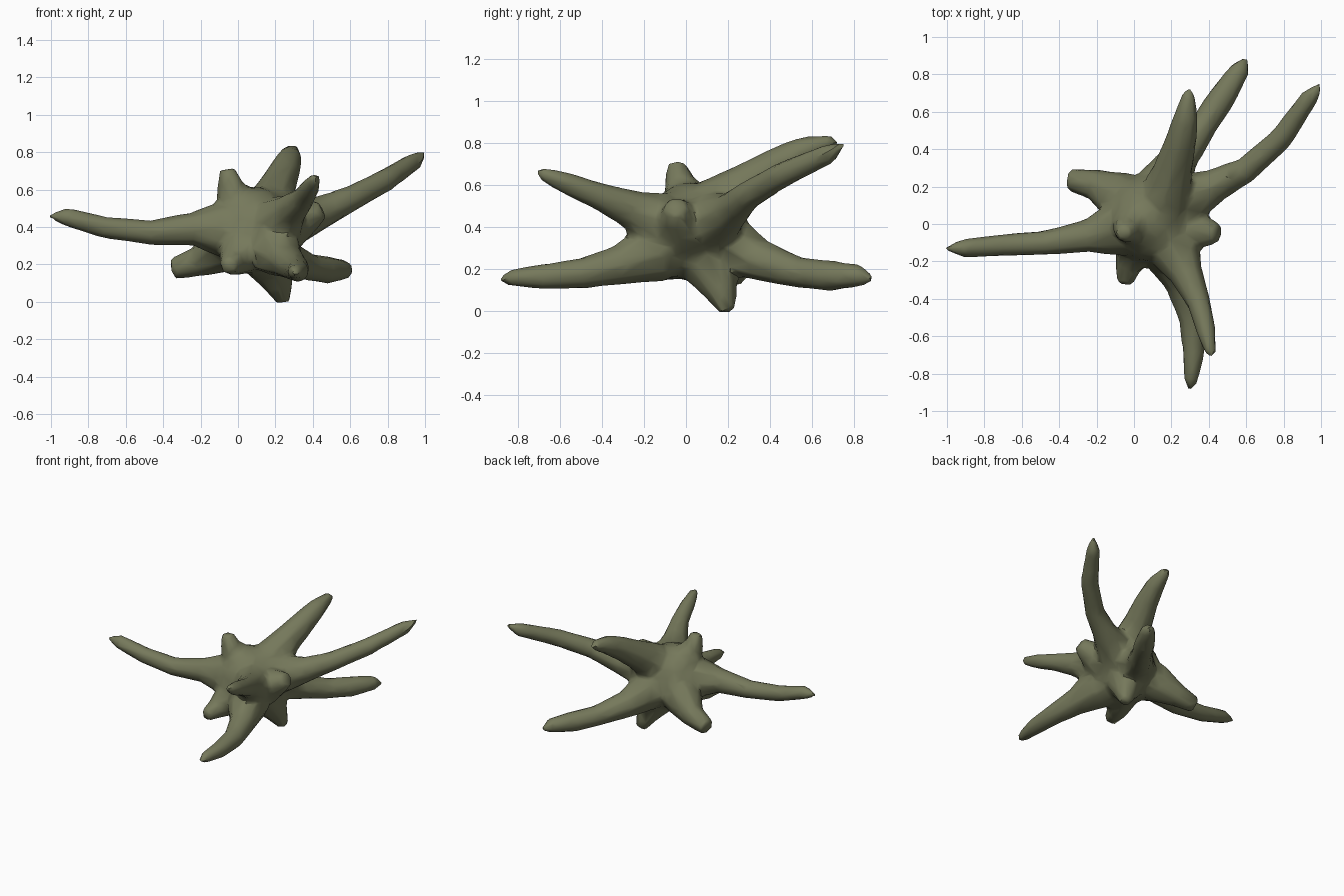
import bpy, bmesh, math
from mathutils import Vector, Matrix

old = bpy.data.objects.get("Cube")
if old:
    bpy.data.objects.remove(old, do_unlink=True)

CENTRE = Vector((0.09, 0.03, 0.38))
SIDES = 8

# Long arms: x, y, z, radius along each path, from the body outwards
ARMS = {
    "right": [(-.1, -.03, .39, .15), (-.25, -.065, .39, .09), (-.47, -.1, .37, .068),
              (-.72, -.115, .4, .06), (-.92, -.13, .455, .05), (-1.01, -.13, .46, .012)],
    "left_back_high": [(.28, .13, .43, .145), (.44, .21, .475, .092), (.6, .29, .55, .072),
                       (.79, .46, .65, .064), (.94, .68, .75, .05), (1., .75, .795, .012)],
    "back_low": [(.16, .21, .32, .15), (.25, .36, .24, .1), (.38, .54, .185, .075),
                 (.48, .69, .17, .075), (.57, .83, .17, .054), (.6, .89, .15, .012)],
    "back_high": [(.18, .16, .51, .145), (.21, .3, .61, .105), (.25, .44, .7, .086),
                  (.275, .56, .765, .07), (.29, .68, .805, .04), (.29, .72, .81, .018)],
    "front_low": [(.2, -.16, .28, .15), (.26, -.32, .22, .096), (.31, -.5, .18, .074),
                  (.32, -.68, .165, .062), (.305, -.83, .16, .042), (.3, -.89, .15, .012)],
    "front_high": [(.22, -.13, .42, .15), (.28, -.27, .49, .092), (.35, -.43, .555, .064),
                   (.385, -.57, .61, .054), (.41, -.68, .655, .034), (.415, -.71, .67, .014)],
}

# Short stubs: two shoulder points and one blunt end each
STUBS = {
    "top": [(-.01, .0, .53, .13), (-.045, -.035, .63, .07), (-.055, -.05, .71, .045)],
    "right_back": [(-.08, .15, .29, .14), (-.21, .21, .215, .085), (-.35, .24, .175, .06)],
    "bottom": [(.16, .11, .22, .14), (.215, .165, .1, .085), (.245, .2, .0, .04)],
    "left": [(.28, -.02, .4, .14), (.36, -.04, .45, .095), (.45, -.05, .495, .055)],
    "front": [(.03, -.11, .27, .14), (-.03, -.22, .21, .075), (-.05, -.32, .19, .045)],
}


def add_tube(bm, path):
    """Loft a closed tube from the body centre along the path."""
    pts = [CENTRE] + [Vector(p[:3]) for p in path]
    radii = [0.17] + [p[3] for p in path]
    rings = []
    for i, (point, radius) in enumerate(zip(pts, radii)):
        tangent = pts[min(i + 1, len(pts) - 1)] - pts[max(i - 1, 0)]
        turn = tangent.to_track_quat('Z', 'Y')
        ring = []
        for k in range(SIDES):
            a = math.tau * k / SIDES
            offset = Vector((math.cos(a), math.sin(a), 0)) * radius
            ring.append(bm.verts.new(point + turn @ offset))
        rings.append(ring)
    for lower, upper in zip(rings, rings[1:]):
        for k in range(SIDES):
            n = (k + 1) % SIDES
            bm.faces.new((lower[k], lower[n], upper[n], upper[k]))
    bm.faces.new(rings[0][::-1])
    bm.faces.new(rings[-1])


# Central body with all branches
bm = bmesh.new()
bmesh.ops.create_icosphere(bm, subdivisions=3, radius=0.235,
                           matrix=Matrix.Translation(CENTRE))
for path in list(ARMS.values()) + list(STUBS.values()):
    add_tube(bm, path)
bmesh.ops.recalc_face_normals(bm, faces=bm.faces)
mesh = bpy.data.meshes.new("branching_body")
bm.to_mesh(mesh)
bm.free()
body = bpy.data.objects.new("branching_body", mesh)
bpy.context.collection.objects.link(body)

# Olive skin
olive = bpy.data.materials.new("olive_green")
olive.use_nodes = True
colour = (0.18, 0.19, 0.105, 1)
olive.diffuse_color = colour
shader = next(n for n in olive.node_tree.nodes if n.type == 'BSDF_PRINCIPLED')
shader.inputs["Base Color"].default_value = colour
mesh.materials.append(olive)

# Fuse the branches, soften the joints, then reduce to broad facets
fuse = body.modifiers.new("fuse", 'REMESH')
fuse.mode = 'VOXEL'
fuse.voxel_size = 0.016
fuse.use_smooth_shade = True
soften = body.modifiers.new("soften", 'SMOOTH')
soften.factor = 0.5
soften.iterations = 8
facets = body.modifiers.new("facets", 'DECIMATE')
facets.ratio = 0.07

# Bake the modifiers and shade smoothly with sharp ridges kept
bpy.ops.object.select_all(action='DESELECT')
bpy.context.view_layer.objects.active = body
body.select_set(True)
for name in [m.name for m in body.modifiers]:
    bpy.ops.object.modifier_apply(modifier=name)
bpy.ops.object.shade_smooth_by_angle(angle=math.radians(40))
